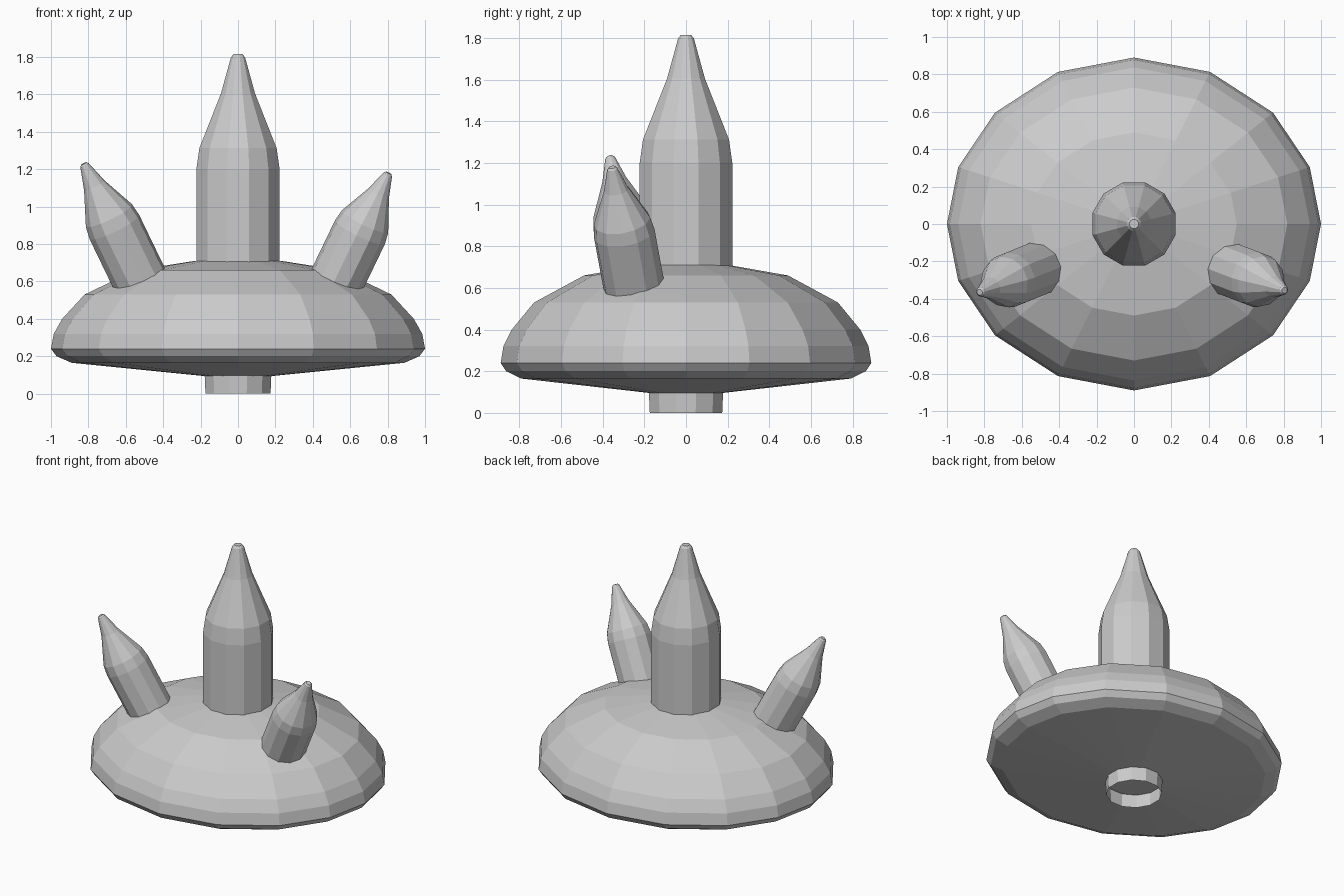
import bpy, bmesh, math
from mathutils import Vector

cube = bpy.data.objects.get("Cube")
if cube:
    bpy.data.objects.remove(cube, do_unlink=True)

grey = bpy.data.materials.new("plain_grey")
grey.use_nodes = True
grey.diffuse_color = (0.6, 0.6, 0.6, 1)
grey.node_tree.nodes["Principled BSDF"].inputs["Base Color"].default_value = grey.diffuse_color


def turned(name, profile, angles, y_scale=1.0, close=(True, True)):
    """Loft rings of (radius, height) around z, with flat faces."""
    bm = bmesh.new()
    rings = [[bm.verts.new((r * math.cos(a), r * y_scale * math.sin(a), z)) for a in angles]
             for r, z in profile]
    n = len(angles)
    for low, high in zip(rings, rings[1:]):
        for i in range(n):
            j = (i + 1) % n
            bm.faces.new((low[i], low[j], high[j], high[i]))
    if close[0]:
        bm.faces.new(rings[0][::-1])
    if close[1]:
        bm.faces.new(rings[-1])
    mesh = bpy.data.meshes.new(name)
    bm.to_mesh(mesh)
    bm.free()
    mesh.materials.append(grey)
    obj = bpy.data.objects.new(name, mesh)
    bpy.context.collection.objects.link(obj)
    return obj


def even(n):
    return [math.tau * (i + 0.5) / n for i in range(n)]


def spire(name, base, tip, radius, sunk):
    """Pointed tower: straight shaft, soft shoulder, long taper and blunt tip."""
    base, tip = Vector(base), Vector(tip)
    axis = tip - base
    length = axis.length
    shape = [(1, 0.445), (0.93, 0.545), (0.41, 0.81), (0.17, 0.985), (0.11, 1)]
    profile = [(radius, -sunk)] + [(r * radius, t * length) for r, t in shape]
    obj = turned(name, profile, even(12))
    obj.rotation_mode = 'QUATERNION'
    obj.rotation_quaternion = axis.to_track_quat('Z', 'Y')
    obj.location = base
    return obj


# Oval domed body, with its corners slightly bunched towards the sides
quarter = [0, 20, 42, 66]
degrees = quarter + [90] + [180 - a for a in quarter[:0:-1]]
degrees += [a + 180 for a in degrees]
body_profile = [(0.19, 0.095), (0.89, 0.165), (0.97, 0.2), (1, 0.24), (0.985, 0.32),
                (0.94, 0.4), (0.82, 0.53), (0.55, 0.66), (0.23, 0.71)]
turned("domed_body", body_profile, [math.radians(a) for a in degrees], 0.89)

# Open collar underneath
turned("bottom_collar", [(0.18, 0), (0.185, 0.11)], even(12), close=(False, False))

# Central tower and two leaning side spires
spire("central_tower", (0, 0, 0.71), (0, 0, 1.815), 0.23, 0.04)
spire("left_spire", (0.53, -0.25, 0.61), (0.805, -0.355, 1.18), 0.148, 0.12)
spire("right_spire", (-0.53, -0.245, 0.62), (-0.825, -0.365, 1.23), 0.148, 0.12)
